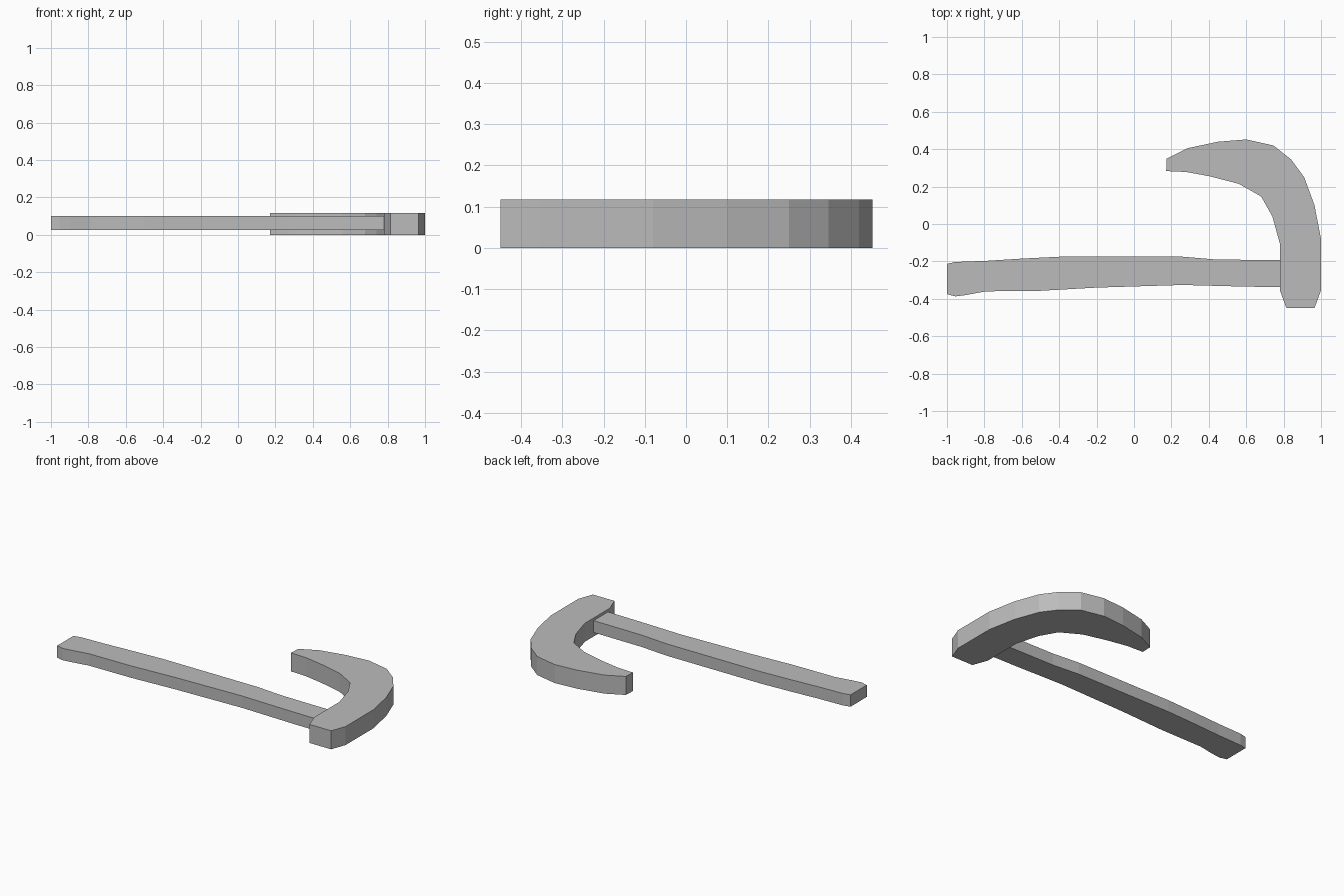
import bpy
import bmesh

cube = bpy.data.objects.get("Cube")
if cube:
    bpy.data.objects.remove(cube, do_unlink=True)

# Single plain grey finish
grey = bpy.data.materials.new("plain_grey")
grey.use_nodes = True
colour = (0.5, 0.5, 0.5, 1)
grey.diffuse_color = colour
grey.node_tree.nodes["Principled BSDF"].inputs["Base Color"].default_value = colour


def slab(name, outline, bottom, top):
    """Extrude a flat outline upward into a solid slab."""
    bm = bmesh.new()
    base = bm.faces.new([bm.verts.new((x, y, bottom)) for x, y in outline])
    result = bmesh.ops.extrude_face_region(bm, geom=[base], use_keep_orig=True)
    raised = [v for v in result["geom"] if isinstance(v, bmesh.types.BMVert)]
    bmesh.ops.translate(bm, verts=raised, vec=(0, 0, top - bottom))
    bmesh.ops.recalc_face_normals(bm, faces=bm.faces)
    mesh = bpy.data.meshes.new(name)
    bm.to_mesh(mesh)
    bm.free()
    mesh.materials.append(grey)
    obj = bpy.data.objects.new(name, mesh)
    bpy.context.collection.objects.link(obj)
    return obj


# Hooked blade: outer curve from tip to butt, then inner curve back
blade_outer = [(0.175, 0.35), (0.285, 0.405), (0.45, 0.44), (0.60, 0.452),
               (0.745, 0.42), (0.84, 0.345), (0.91, 0.25), (0.965, 0.10),
               (1.0, -0.08), (1.0, -0.355), (0.965, -0.45)]
blade_inner = [(0.815, -0.45), (0.78, -0.355), (0.78, -0.105), (0.74, 0.04),
               (0.68, 0.147), (0.56, 0.215), (0.405, 0.255), (0.28, 0.278),
               (0.172, 0.283)]
slab("hooked_blade", blade_outer + blade_inner, 0.0, 0.117)

# Long handle: gently bowed, flared at the grip end
handle_back = [(-1.0, -0.213), (-0.955, -0.203), (-0.79, -0.197),
               (-0.60, -0.185), (-0.40, -0.175), (0.26, -0.175),
               (0.44, -0.19), (0.78, -0.193)]
handle_front = [(0.78, -0.337), (0.60, -0.335), (0.26, -0.326), (-0.20, -0.34),
                (-0.50, -0.357), (-0.79, -0.36), (-0.90, -0.38),
                (-0.955, -0.387), (-1.0, -0.375)]
slab("handle", handle_back + handle_front, 0.025, 0.10)
